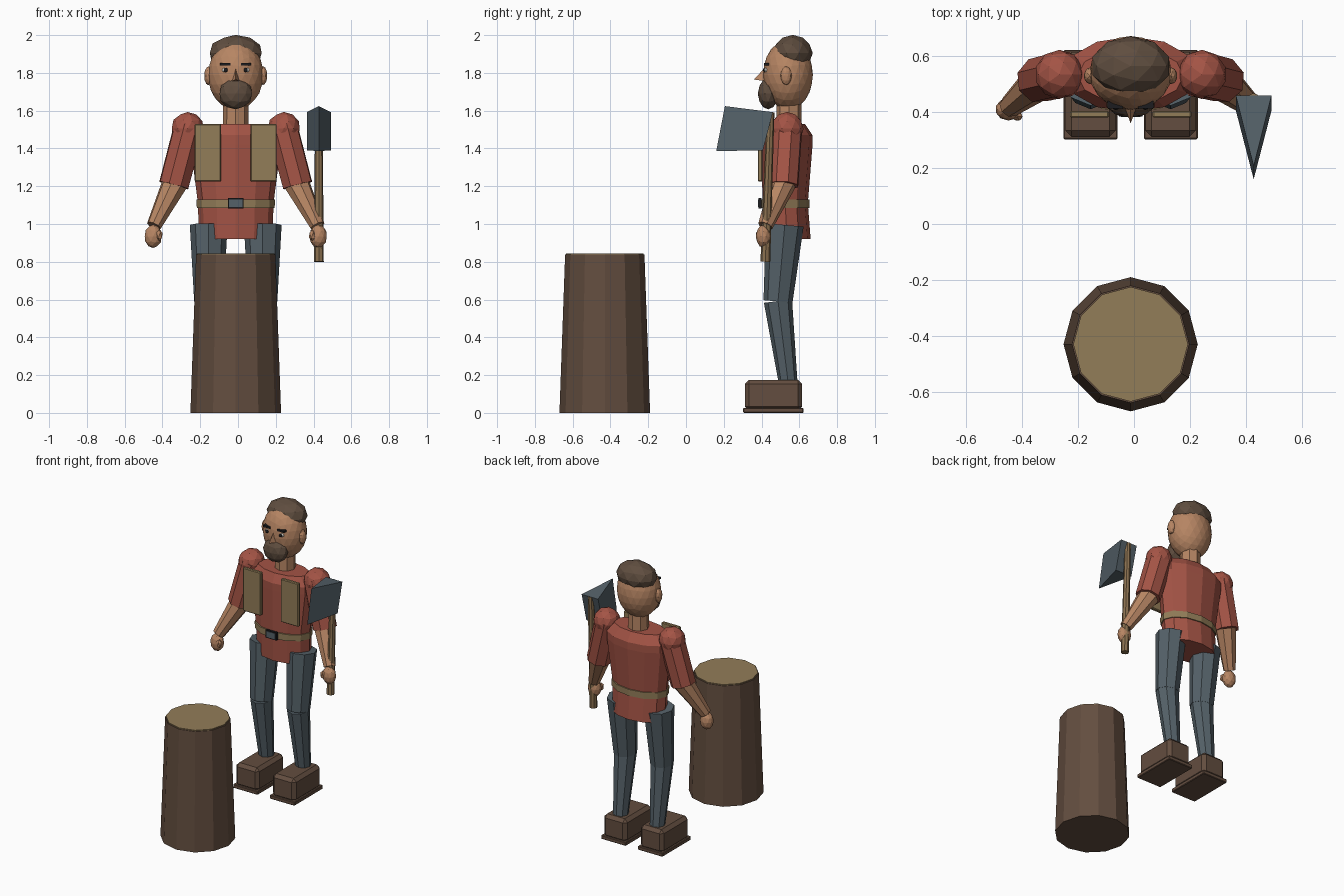
import bpy, bmesh, math
from mathutils import Vector, Matrix

if "Cube" in bpy.data.objects:
    bpy.data.objects.remove(bpy.data.objects["Cube"])

CX = -0.012  # figure's centre line


def mat(name, r, g, b):
    m = bpy.data.materials.new(name)
    m.diffuse_color = (r, g, b, 1)
    m.use_nodes = True
    m.node_tree.nodes["Principled BSDF"].inputs["Base Color"].default_value = m.diffuse_color
    return m


RED = mat("red_shirt", 0.37, 0.088, 0.06)
SKIN = mat("skin", 0.47, 0.235, 0.125)
HAIR = mat("hair_brown", 0.115, 0.075, 0.05)
WOOD = mat("bark_brown", 0.125, 0.075, 0.05)
TAN = mat("tan", 0.29, 0.205, 0.098)
STEEL = mat("slate_blue", 0.09, 0.12, 0.14)
HANDLE = mat("handle_wood", 0.26, 0.165, 0.08)
BLACK = mat("black", 0.012, 0.012, 0.014)
WHITE = mat("eye_white", 0.7, 0.68, 0.62)


def finish(name, bm, material):
    bmesh.ops.recalc_face_normals(bm, faces=bm.faces)
    me = bpy.data.meshes.new(name)
    bm.to_mesh(me)
    bm.free()
    me.materials.append(material)
    ob = bpy.data.objects.new(name, me)
    bpy.context.collection.objects.link(ob)
    return ob


def ball(name, c, r, material, sub=2):
    bm = bmesh.new()
    bmesh.ops.create_icosphere(bm, subdivisions=sub, radius=1,
                               matrix=Matrix.Translation(c) @ Matrix.Diagonal((*r, 1)))
    return finish(name, bm, material)


def limb(name, a, b, ra, rb, material, sides=8):
    a, b = Vector(a), Vector(b)
    d = b - a
    rot = Vector((0, 0, 1)).rotation_difference(d).to_matrix().to_4x4()
    bm = bmesh.new()
    bmesh.ops.create_cone(bm, cap_ends=True, segments=sides, radius1=ra, radius2=rb,
                          depth=d.length, matrix=Matrix.Translation((a + b) / 2) @ rot)
    return finish(name, bm, material)


def box(name, lo, hi, material, bevel=0.0):
    lo, hi = Vector(lo), Vector(hi)
    bm = bmesh.new()
    bmesh.ops.create_cube(bm, size=1, matrix=Matrix.Translation((lo + hi) / 2)
                          @ Matrix.Diagonal((*(hi - lo), 1)))
    if bevel:
        bmesh.ops.bevel(bm, geom=bm.edges[:], offset=bevel, segments=1, affect='EDGES')
    return finish(name, bm, material)


def rings(name, rows, material, sides=12):
    """Loft of ellipses: rows of (y, z, rx, ry)."""
    bm = bmesh.new()
    loops = []
    for y, z, rx, ry in rows:
        loops.append([bm.verts.new((CX + rx * math.cos(t), y + ry * math.sin(t), z))
                      for t in (2 * math.pi * i / sides for i in range(sides))])
    for p, q in zip(loops, loops[1:]):
        for i in range(sides):
            j = (i + 1) % sides
            bm.faces.new((p[i], p[j], q[j], q[i]))
    bm.faces.new(loops[0])
    bm.faces.new(loops[-1])
    return finish(name, bm, material)


# Chopping stump with pale cut top
rings("stump", [(-0.43, 0, 0.24, 0.24), (-0.43, 0.838, 0.21, 0.21)], WOOD)
rings("stump_top", [(-0.43, 0.836, 0.205, 0.205), (-0.43, 0.845, 0.205, 0.205)], TAN)

# Torso, belt and buckle
rings("torso", [(0.535, 0.92, 0.195, 0.125), (0.525, 1.11, 0.2, 0.12),
                (0.535, 1.42, 0.24, 0.135), (0.535, 1.47, 0.24, 0.135),
                (0.53, 1.53, 0.19, 0.10)], RED)
rings("belt", [(0.525, 1.085, 0.206, 0.13), (0.525, 1.13, 0.208, 0.13)], TAN)
box("buckle_rim", (CX - 0.042, 0.385, 1.082), (CX + 0.042, 0.40, 1.137), BLACK)
box("buckle", (CX - 0.035, 0.382, 1.089), (CX + 0.035, 0.39, 1.13), STEEL)

# Neck, head, hair and beard
limb("neck", (CX, 0.545, 1.48), (CX, 0.545, 1.68), 0.068, 0.066, SKIN)
ball("head", (CX, 0.54, 1.79), (0.147, 0.132, 0.185), SKIN, 3)
ball("hair", (CX, 0.565, 1.905), (0.144, 0.106, 0.096), HAIR)
ball("beard", (CX, 0.435, 1.69), (0.09, 0.055, 0.083), HAIR)

# Nose: small pyramid pointing forward
bm = bmesh.new()
base = [bm.verts.new(p) for p in ((CX - 0.024, 0.425, 1.755), (CX + 0.024, 0.425, 1.755),
                                  (CX, 0.42, 1.83))]
tip = bm.verts.new((CX, 0.36, 1.765))
bm.faces.new(base)
for i in range(3):
    bm.faces.new((base[i], base[(i + 1) % 3], tip))
finish("nose", bm, SKIN)

for s, side in ((-1, "left"), (1, "right")):
    def X(d):
        return CX + s * d

    def panel(name, d0, d1, y0, y1, z0, z1, material, bevel=0.0):
        x0, x1 = sorted((X(d0), X(d1)))
        return box(f"{name}_{side}", (x0, y0, z0), (x1, y1, z1), material, bevel)

    # Face details
    ball(f"ear_{side}", (X(0.145), 0.53, 1.785), (0.022, 0.03, 0.05), SKIN)
    ball(f"eye_{side}", (X(0.055), 0.425, 1.815), (0.018, 0.012, 0.013), WHITE)
    ball(f"pupil_{side}", (X(0.053), 0.415, 1.815), (0.011, 0.007, 0.012), BLACK)
    panel("eyebrow", 0.027, 0.082, 0.413, 0.44, 1.84, 1.853, BLACK)

    # Open vest panel
    panel("vest_panel", 0.078, 0.217, 0.38, 0.405, 1.225, 1.53, TAN, 0.005)

    # Arm and hand
    elbow = (X(0.328), 0.515, 1.205)
    wrist = (X(0.433), 0.42, 0.99)
    ball(f"shoulder_{side}", (X(0.255), 0.535, 1.505), (0.088, 0.088, 0.088), RED)
    limb(f"upper_arm_{side}", (X(0.245), 0.535, 1.52), elbow, 0.085, 0.083, RED)
    limb(f"forearm_{side}", (X(0.32), 0.515, 1.22), wrist, 0.07, 0.04, SKIN)
    ball(f"hand_{side}", (X(0.437), 0.41, 0.935), (0.047, 0.04, 0.062), SKIN)
    ball(f"thumb_{side}", (X(0.405), 0.385, 0.94), (0.02, 0.018, 0.03), SKIN, 1)

    # Leg
    knee = (X(0.143), 0.487, 0.59)
    limb(f"thigh_{side}", (X(0.143), 0.523, 0.995), knee, 0.1, 0.077, STEEL)
    limb(f"shin_{side}", (X(0.143), 0.487, 0.592), (X(0.143), 0.54, 0.165), 0.075, 0.05, STEEL)

    # Boot and sole
    panel("boot", 0.053, 0.233, 0.312, 0.615, 0.012, 0.175, WOOD, 0.022)
    panel("boot_sole", 0.047, 0.24, 0.303, 0.622, 0.0, 0.027, WOOD, 0.004)

# Axe: handle and wedge blade
AX = 0.428
limb("axe_handle", (AX, 0.42, 0.80), (AX, 0.448, 1.59), 0.026, 0.02, HANDLE)
bm = bmesh.new()
v = [bm.verts.new(p) for p in (
    (AX - 0.064, 0.46, 1.592), (AX + 0.064, 0.46, 1.592), (AX, 0.206, 1.624),
    (AX - 0.064, 0.407, 1.39), (AX + 0.064, 0.407, 1.39), (AX, 0.16, 1.386))]
for f in ((0, 1, 2), (3, 5, 4), (0, 3, 4, 1), (0, 2, 5, 3), (1, 4, 5, 2)):
    bm.faces.new([v[i] for i in f])
finish("axe_blade", bm, STEEL)
